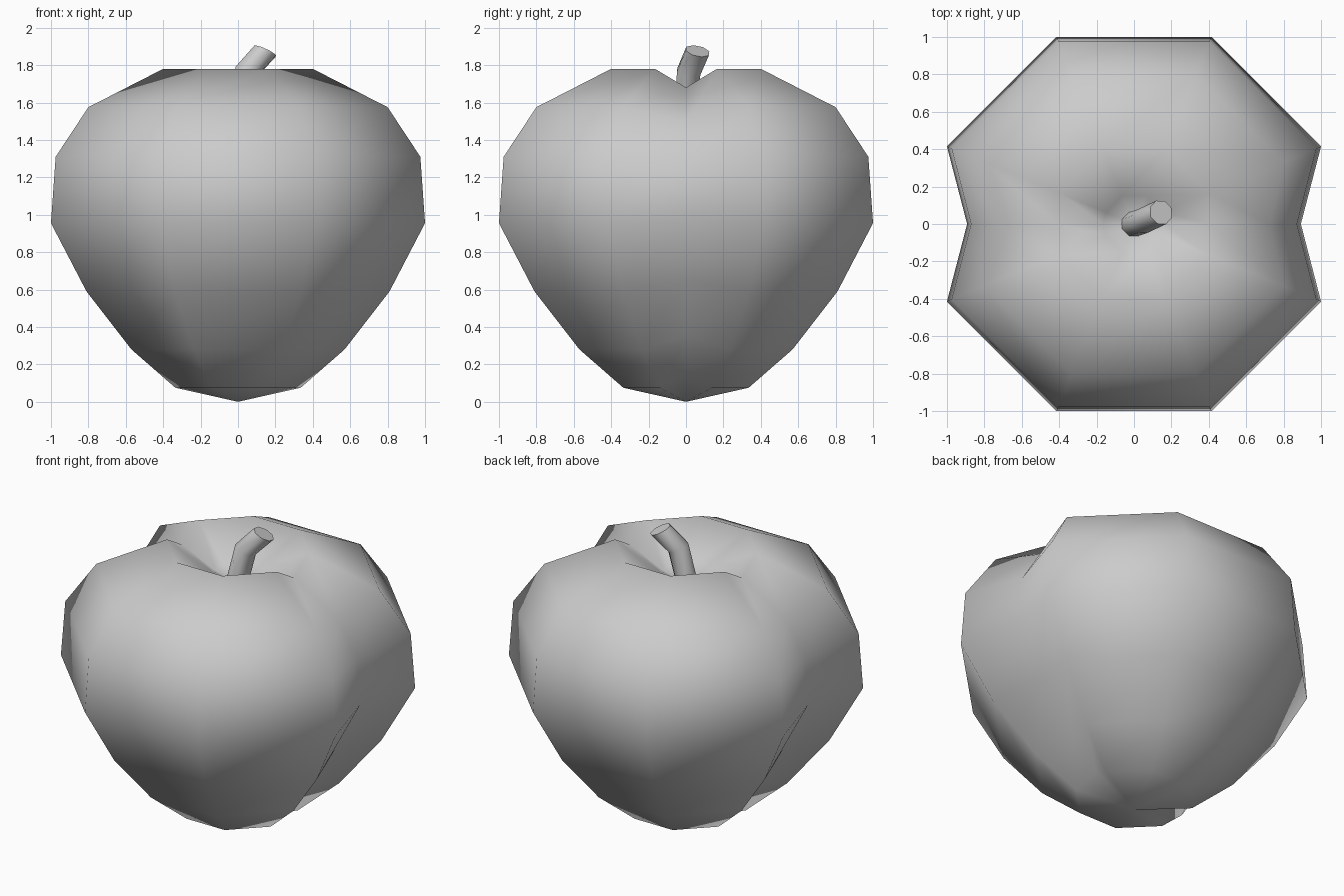
import bpy, bmesh, math
from mathutils import Vector

if "Cube" in bpy.data.objects:
    bpy.data.objects.remove(bpy.data.objects["Cube"])


def finish(name, bm):
    bmesh.ops.recalc_face_normals(bm, faces=bm.faces[:])
    me = bpy.data.meshes.new(name)
    bm.to_mesh(me)
    bm.free()
    ob = bpy.data.objects.new(name, me)
    bpy.context.collection.objects.link(ob)
    for p in me.polygons:
        p.use_smooth = True
    return ob


def bridge(bm, a, b):
    n = len(a)
    for i in range(n):
        bm.faces.new((a[i], a[(i + 1) % n], b[(i + 1) % n], b[i]))


def cap(bm, ring, tip):
    for i in range(len(ring)):
        bm.faces.new((ring[i], ring[(i + 1) % len(ring)], tip))


# fruit: octagonal rings with an extra dented column on the left and right
profile = [(0, 0), (.335, .075), (.57, .28), (.81, .59), (1, .955), (.975, 1.31),
           (.80, 1.575), (.40, 1.78), (.15, 1.60), (0, 1.54)]
dents = [0, .09, .11, .11, .11, .11, .11, .10, .03, 0]
bm = bmesh.new()
rings = []
for k in range(1, len(profile) - 1):
    r, z = profile[k]
    d0 = (Vector(profile[k]) - Vector(profile[k - 1])).normalized()
    d1 = (Vector(profile[k + 1]) - Vector(profile[k])).normalized()
    t = (d0 + d1).normalized()
    rd, zd = r - t.y * dents[k], z + t.x * dents[k]   # pushed in along the normal
    ring = []
    for side in (1, -1):
        ring.append(bm.verts.new((side * rd, 0, zd)))
        for j in range(4):
            a = math.radians(22.5 + 45 * j)
            R = r / math.cos(math.radians(22.5))
            ring.append(bm.verts.new((side * R * math.cos(a), side * R * math.sin(a), z)))
    rings.append(ring)
for a, b in zip(rings, rings[1:]):
    bridge(bm, a, b)
cap(bm, rings[0], bm.verts.new((0, 0, profile[0][1])))
cap(bm, rings[-1], bm.verts.new((0, 0, profile[-1][1])))
finish("fruit", bm)

# stem: bent eight-sided rod
path = [Vector(p) for p in ((-.015, -.005, 1.50), (.045, .015, 1.765), (.145, .062, 1.875))]
tilts = [Vector((0, 0, 1)), Vector((.4, .15, 1)), Vector((.42, .2, .9))]
bm = bmesh.new()
rings = []
for c, n in zip(path, tilts):
    q = Vector((0, 0, 1)).rotation_difference(n.normalized())
    rings.append([bm.verts.new(c + q @ Vector((.068 * math.cos(a), .068 * math.sin(a), 0)))
                  for a in (math.radians(22.5 + 45 * i) for i in range(8))])
for a, b in zip(rings, rings[1:]):
    bridge(bm, a, b)
bm.faces.new(rings[0])
bm.faces.new(rings[-1])
stem = finish("stem", bm)
bpy.context.view_layer.objects.active = stem
stem.select_set(True)
bpy.ops.object.shade_smooth_by_angle(angle=math.radians(50))
